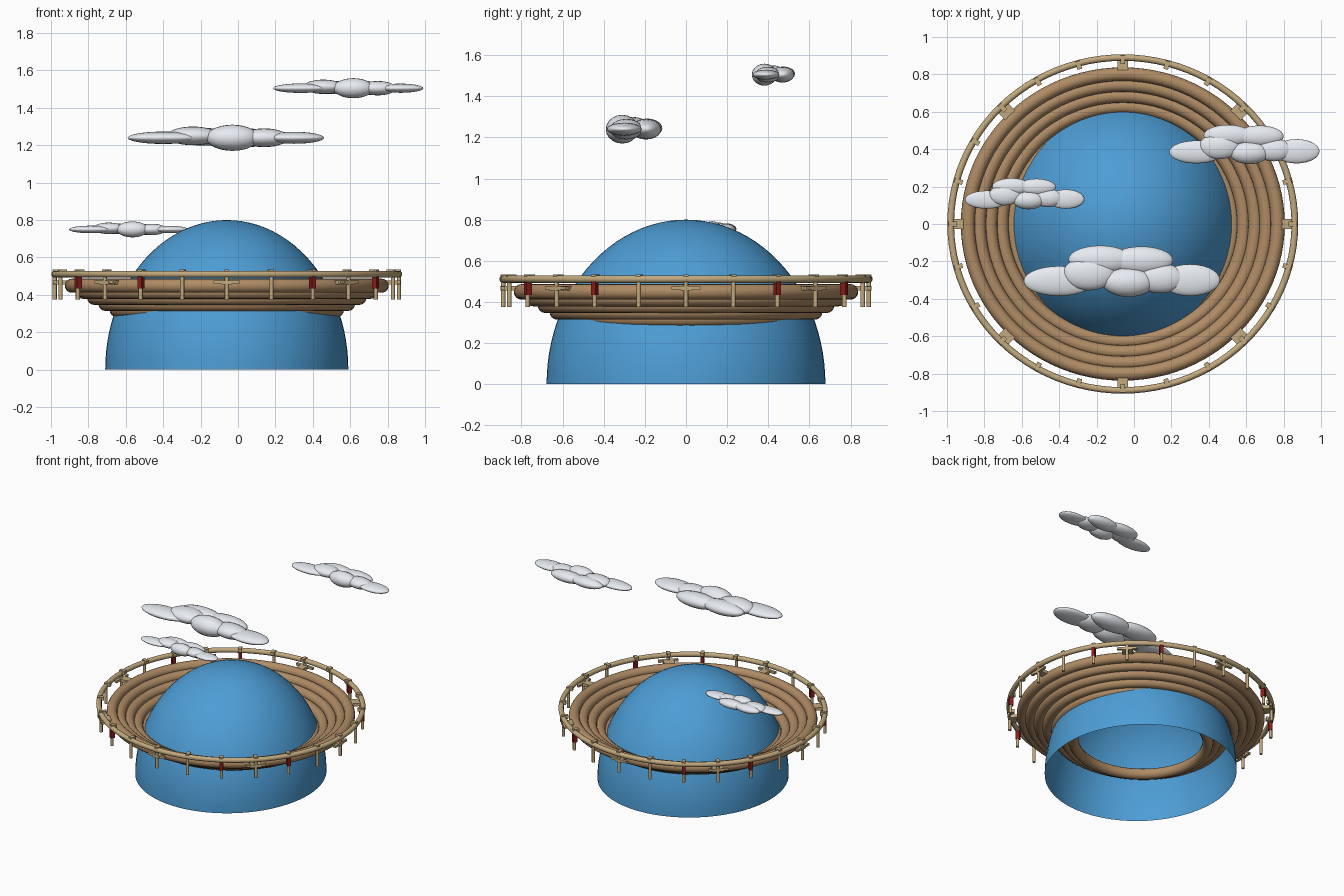
import bpy, bmesh
from math import cos, sin, radians, pi

if "Cube" in bpy.data.objects:
    bpy.data.objects.remove(bpy.data.objects["Cube"])

CX = -0.06        # centre of the stadium
RATIO = 0.967     # y squash of rings and rail


def material(name, rgb):
    m = bpy.data.materials.new(name)
    m.diffuse_color = (*rgb, 1)
    m.use_nodes = True
    m.node_tree.nodes["Principled BSDF"].inputs["Base Color"].default_value = m.diffuse_color
    return m


BLUE = material("blue", (0.075, 0.34, 0.67))
WOOD = material("wood", (0.43, 0.26, 0.13))
PALE = material("pale_wood", (0.54, 0.40, 0.21))
RED = material("red", (0.25, 0.012, 0.01))
WHITE = material("white", (0.80, 0.83, 0.87))


def finish(name, mat, smooth=True):
    ob = bpy.context.object
    ob.name = name
    ob.data.materials.append(mat)
    if smooth:
        bpy.ops.object.shade_smooth_by_angle(angle=radians(40))
    return ob


def ring(name, major, minor, z, mat):
    bpy.ops.mesh.primitive_torus_add(major_radius=major, minor_radius=minor, major_segments=96,
                                     minor_segments=16, location=(CX, 0, z))
    bpy.context.object.scale = (1, RATIO, 1)
    finish(name, mat)


def on_rail(radius, deg):
    a = radians(deg)
    return CX + radius * cos(a), radius * RATIO * sin(a)


def box(name, radius, deg, z, size, mat):
    # size = radial, tangential, height
    bpy.ops.mesh.primitive_cube_add(size=1, location=(*on_rail(radius, deg), z),
                                    rotation=(0, 0, radians(deg)))
    bpy.context.object.scale = size
    finish(name, mat, False)


# dome: open half ellipsoid
bpy.ops.mesh.primitive_uv_sphere_add(segments=64, ring_count=48, radius=1, location=(CX, 0, 0))
dome = finish("dome", BLUE)
bm = bmesh.new()
bm.from_mesh(dome.data)
bmesh.ops.delete(bm, geom=[v for v in bm.verts if v.co.z < -0.001], context='VERTS')
bm.to_mesh(dome.data)
bm.free()
dome.scale = (0.65, 0.678, 0.8)

# stepped bowl of rings
for i in range(7):
    ring(f"bowl_ring_{i + 1}", 0.8285 - 0.06 * i, 0.0375, 0.449 - 0.0325 * i, WOOD)

# railing
ring("hand_rail", 0.92, 0.018, 0.511, PALE)
for deg in range(0, 360, 15):
    bpy.ops.mesh.primitive_cylinder_add(vertices=12, radius=0.011, depth=0.155,
                                        location=(*on_rail(0.92, deg), 0.4525))
    finish("rail_post", PALE)
    box("post_cap", 0.909, deg, 0.522, (0.045, 0.026, 0.025), PALE)
    if deg % 45 and deg % 30 == 0:
        box("red_panel", 0.917, deg, 0.467, (0.03, 0.024, 0.065), RED)

# brackets tying the rail to the bowl
for deg in range(0, 360, 45):
    diagonal = deg % 90 != 0
    box("bracket_plate", 0.88, deg, 0.466, (0.10, 0.075 if diagonal else 0.055, 0.022), PALE)
    box("bracket_bar", 0.92, deg, 0.468, (0.02, 0.14, 0.016), PALE)

# clouds: lobes as x, y, z, then radii
LOBES = [(-0.335, 0, 0, 0.19, 0.08, 0.033), (-0.175, 0.04, 0.01, 0.14, 0.09, 0.05),
         (0.035, -0.005, 0, 0.14, 0.08, 0.07), (0.205, 0.015, 0, 0.13, 0.08, 0.05),
         (0.365, 0.005, 0, 0.16, 0.085, 0.032), (-0.115, 0.115, 0.005, 0.17, 0.075, 0.047),
         (0.105, 0.11, 0, 0.17, 0.075, 0.05)]
for name, x, y, z, s in [("large_cloud", -0.065, -0.305, 1.24, 1.0),
                         ("high_cloud", 0.59, 0.385, 1.505, 0.765),
                         ("low_cloud", -0.585, 0.13, 0.75, 0.607)]:
    for lx, ly, lz, rx, ry, rz in LOBES:
        bpy.ops.mesh.primitive_uv_sphere_add(segments=20, ring_count=14, radius=1,
                                             location=(x + lx * s, y + ly * s, z + lz * s),
                                             rotation=(0, pi / 2, 0))
        # poles lie along x, so local z is the long axis
        bpy.context.object.scale = (rz * s, ry * s, rx * s)
        finish(name + "_lobe", WHITE)
